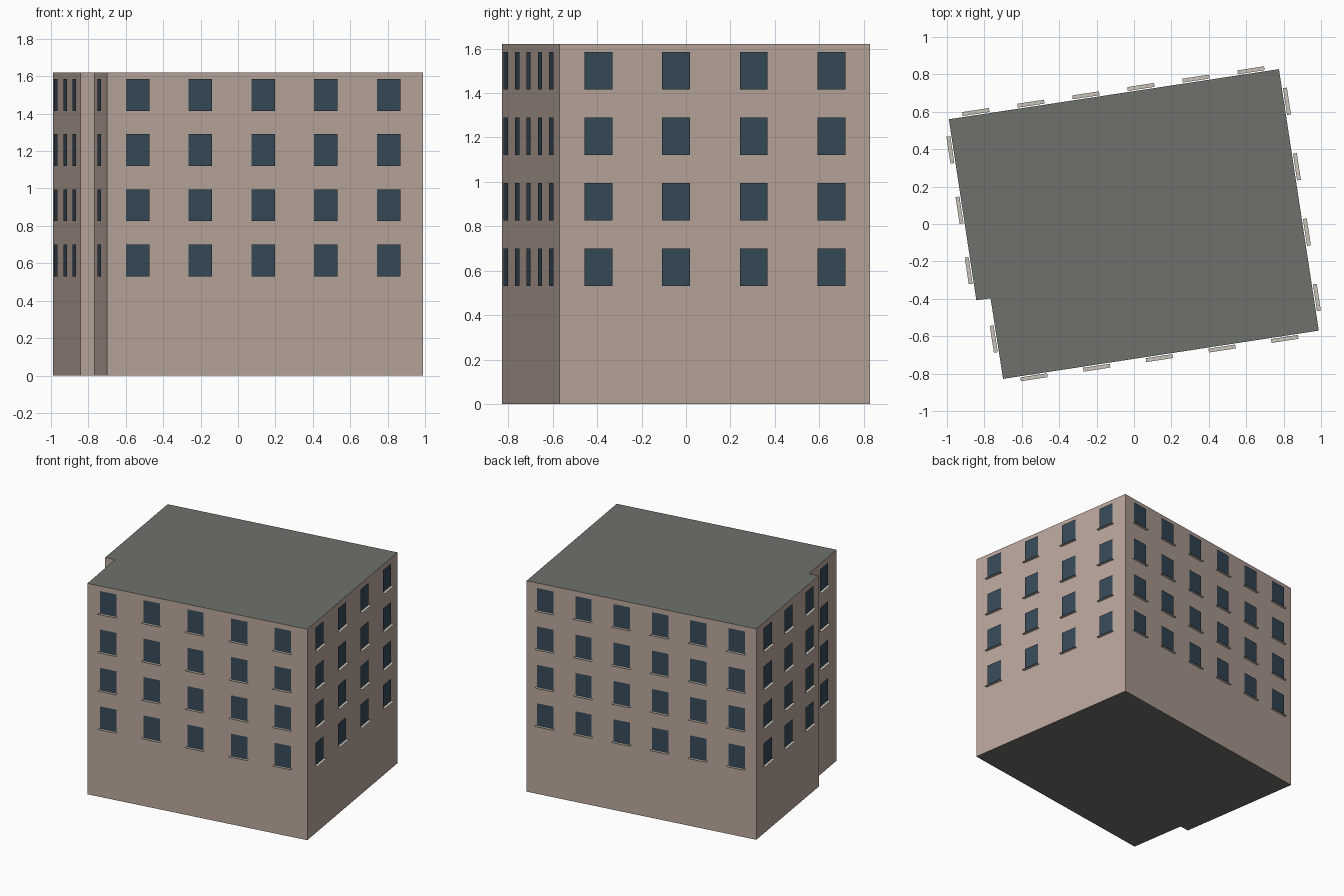
import bpy, bmesh
from mathutils import Vector

if "Cube" in bpy.data.objects:
    bpy.data.objects.remove(bpy.data.objects["Cube"])

H = 1.62                                   # wall height
FLOORS = [0.53 + 0.295 * i for i in range(4)]   # window bottoms
WIN_W, WIN_H = 0.127, 0.17

# footprint, counter-clockwise from the front left corner
PLAN = [Vector(p) for p in ((-0.70, -0.828), (0.988, -0.57), (0.775, 0.828),
                            (-0.99, 0.56), (-0.843, -0.408), (-0.767, -0.397))]
# window count on the wall that starts at each corner
COUNTS = [5, 4, 6, 3, 0, 1]


def material(name, rgb):
    m = bpy.data.materials.new(name)
    m.diffuse_color = (*rgb, 1)
    m.use_nodes = True
    m.node_tree.nodes["Principled BSDF"].inputs["Base Color"].default_value = m.diffuse_color
    return m


def make_object(name, bm, mats):
    me = bpy.data.meshes.new(name)
    bm.to_mesh(me)
    bm.free()
    for m in mats:
        me.materials.append(m)
    ob = bpy.data.objects.new(name, me)
    bpy.context.collection.objects.link(ob)
    return ob


def quad(bm, pts):
    bm.faces.new([bm.verts.new(p) for p in pts])


wall = material("wall_plaster", (0.49, 0.385, 0.33))
roof = material("roof_grey", (0.155, 0.165, 0.145))
glass = material("window_glass", (0.038, 0.07, 0.1))
stone = material("sill_stone", (0.58, 0.55, 0.48))

# building body: extruded footprint with grey roof and underside
bm = bmesh.new()
low = [bm.verts.new((p.x, p.y, 0)) for p in PLAN]
top = [bm.verts.new((p.x, p.y, H)) for p in PLAN]
bm.faces.new(top).material_index = 1
bm.faces.new(low[::-1]).material_index = 1
for i in range(len(PLAN)):
    j = (i + 1) % len(PLAN)
    bm.faces.new((low[i], low[j], top[j], top[i]))
make_object("building_body", bm, [wall, roof])

# flat window panes just off the walls, each with a thin sill
panes, sills = bmesh.new(), bmesh.new()
for i, n in enumerate(COUNTS):
    a, b = PLAN[i], PLAN[(i + 1) % len(PLAN)]
    length = (b - a).length
    d = (b - a).normalized()
    out = Vector((d.y, -d.x))

    def at(s, o, z):
        p = a + d * s + out * o
        return (p.x, p.y, z)

    for k in range(n):
        # front windows sit slightly left of even spacing
        c = 0.165 + 0.339 * k if i == 0 else length * (k + 0.5) / n
        l, r = c - WIN_W / 2, c + WIN_W / 2
        for z in FLOORS:
            quad(panes, [at(l, 0.008, z), at(r, 0.008, z),
                         at(r, 0.008, z + WIN_H), at(l, 0.008, z + WIN_H)])
            l2, r2 = l - 0.009, r + 0.009
            quad(sills, [at(l2, 0.027, z - 0.002), at(r2, 0.027, z - 0.002),
                         at(r2, 0.006, z - 0.002), at(l2, 0.006, z - 0.002)])
make_object("window_panes", panes, [glass])
make_object("window_sills", sills, [stone])
